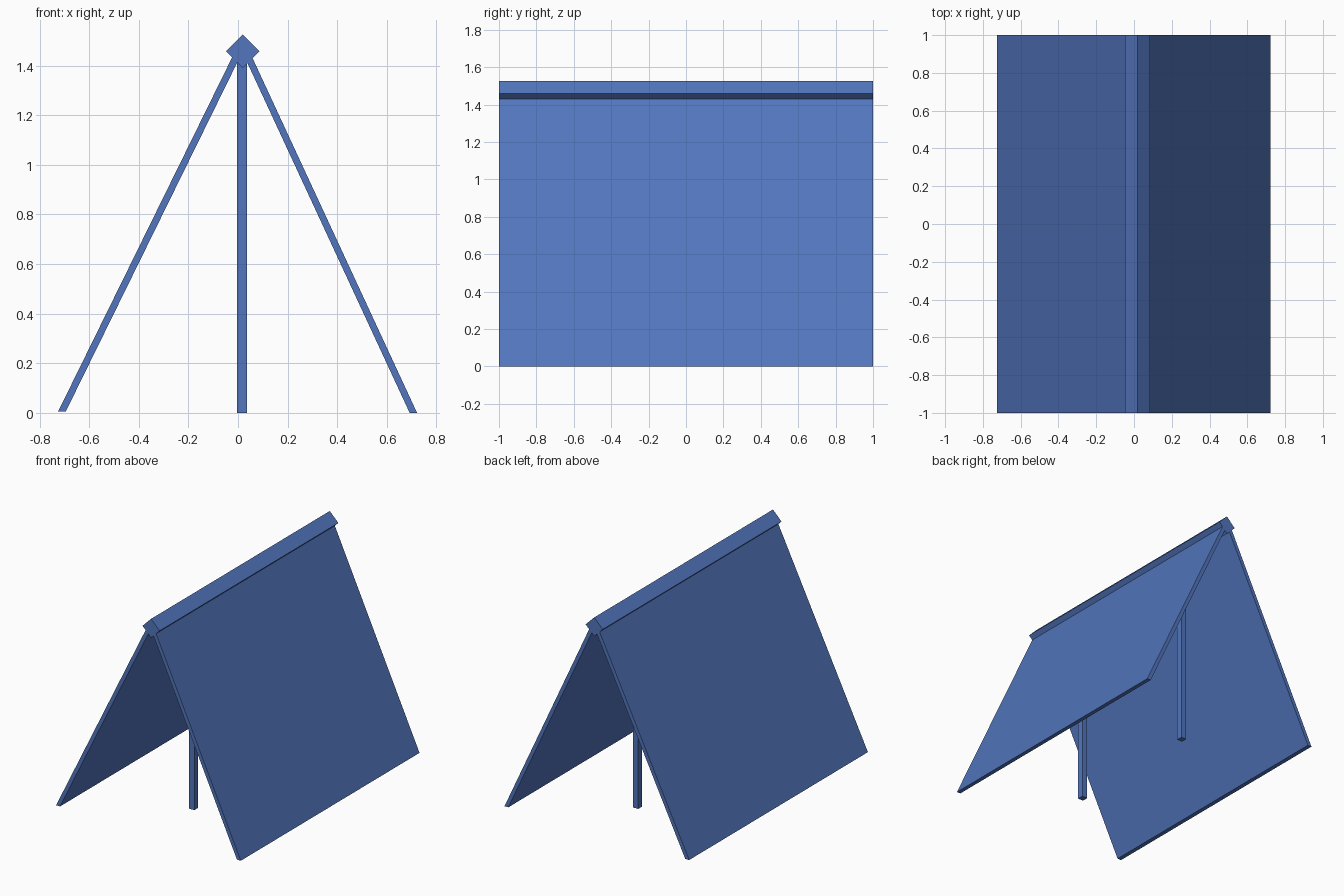
import bpy

if "Cube" in bpy.data.objects:
    bpy.data.objects.remove(bpy.data.objects["Cube"])

# Blue paint shared by every part
blue = bpy.data.materials.new("blue_paint")
blue.diffuse_color = (0.085, 0.18, 0.51, 1)
blue.use_nodes = True
blue.node_tree.nodes["Principled BSDF"].inputs["Base Color"].default_value = blue.diffuse_color


def prism(name, profile, y0, y1):
    """Extrude an x-z outline (counter-clockwise seen from the front) along y."""
    n = len(profile)
    verts = [(x, y, z) for y in (y0, y1) for x, z in profile]
    faces = [tuple(range(n)), tuple(range(2 * n - 1, n - 1, -1))]
    faces += [(i, i + n, (i + 1) % n + n, (i + 1) % n) for i in range(n)]
    mesh = bpy.data.meshes.new(name)
    mesh.from_pydata(verts, [], faces)
    mesh.update()
    mesh.materials.append(blue)
    obj = bpy.data.objects.new(name, mesh)
    bpy.context.collection.objects.link(obj)
    return obj


# Sloping side panels, tops buried in the ridge beam
prism("left_panel", [(-0.725, 0.006), (-0.694, 0.006), (0.013, 1.445), (-0.018, 1.445)], -1, 1)
prism("right_panel", [(0.692, 0.0), (0.722, 0.0), (0.052, 1.445), (0.022, 1.445)], -1, 1)

# Square ridge beam set on its corner
cx, cz, r = 0.019, 1.458, 0.067
prism("ridge_beam", [(cx, cz - r), (cx + r, cz), (cx, cz + r), (cx - r, cz)], -1, 1)

# Two upright posts under the ridge
for name, y in (("front_post", -0.52), ("back_post", 0.52)):
    prism(name, [(-0.005, 0), (0.037, 0), (0.037, 1.45), (-0.005, 1.45)], y - 0.022, y + 0.022)
